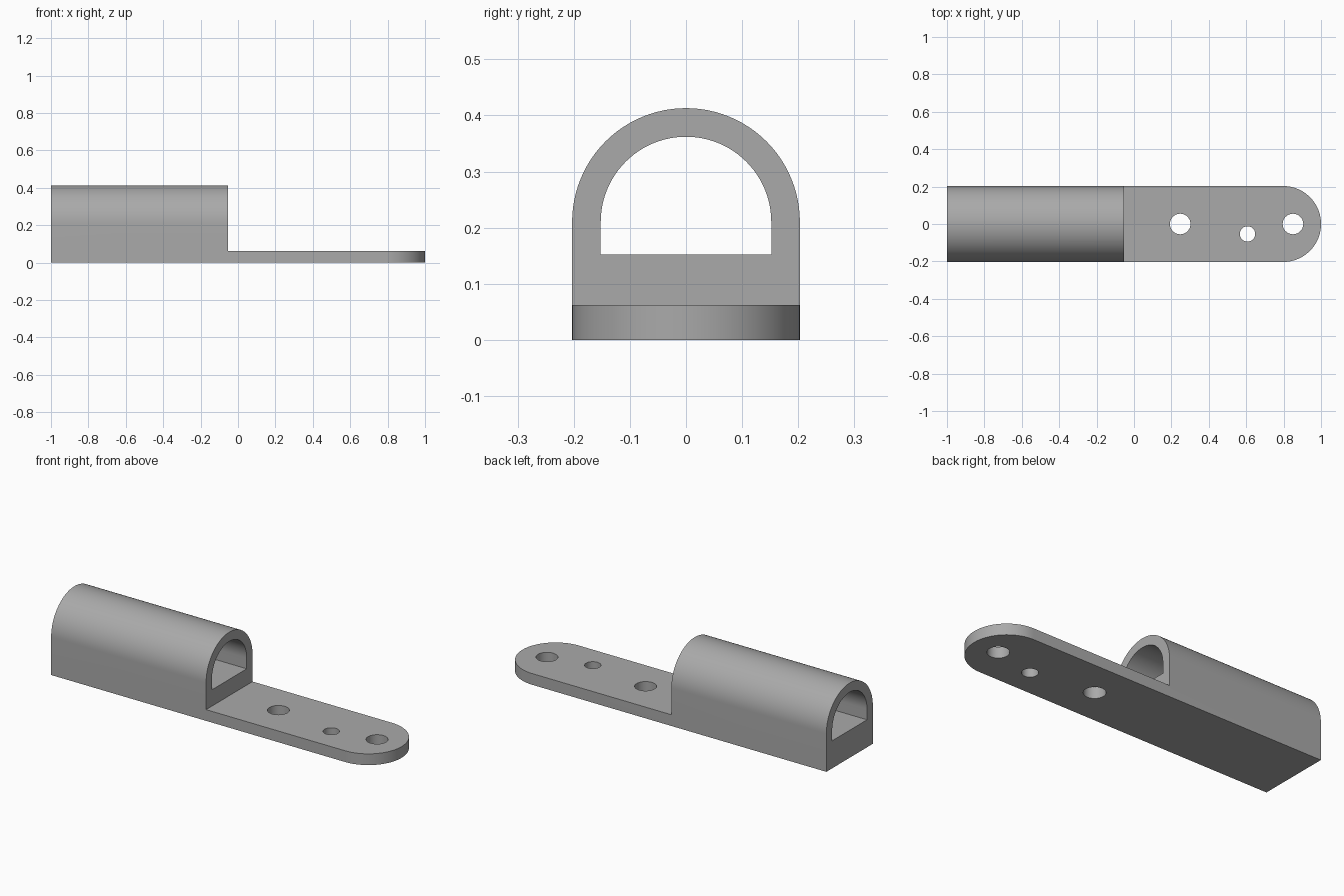
import bpy, bmesh
from math import pi, sin, cos
from mathutils import Vector

cube = bpy.data.objects.get("Cube")
if cube:
    bpy.data.objects.remove(cube)

R, BORE = 0.203, 0.152          # outer and inner radius of the arch
AXIS, FLOOR, PLATE = 0.21, 0.152, 0.062
STEP, TIP = -0.053, 0.797       # where the sleeve ends, where the round tip begins

grey = bpy.data.materials.new("plain_grey")
grey.use_nodes = True
grey.diffuse_color = (0.4, 0.4, 0.4, 1)
grey.node_tree.nodes["Principled BSDF"].inputs["Base Color"].default_value = (0.4, 0.4, 0.4, 1)


def arc(cx, cy, r, start, end, n=48):
    return [(cx + r * cos(start + (end - start) * i / n),
             cy + r * sin(start + (end - start) * i / n)) for i in range(n + 1)]


def prism(name, points, direction):
    """Extrude a closed outline of 3D points along a direction."""
    bm = bmesh.new()
    face = bm.faces.new([bm.verts.new(p) for p in points])
    new = bmesh.ops.extrude_face_region(bm, geom=[face])["geom"]
    bmesh.ops.translate(bm, vec=Vector(direction),
                        verts=[g for g in new if isinstance(g, bmesh.types.BMVert)])
    bmesh.ops.recalc_face_normals(bm, faces=bm.faces)
    mesh = bpy.data.meshes.new(name)
    bm.to_mesh(mesh)
    bm.free()
    obj = bpy.data.objects.new(name, mesh)
    bpy.context.collection.objects.link(obj)
    mesh.materials.append(grey)
    return obj


def along_x(name, outline, x0, x1):
    return prism(name, [(x0, y, z) for y, z in outline], (x1 - x0, 0, 0))


def along_z(name, outline, z0, z1):
    return prism(name, [(x, y, z0) for x, y in outline], (0, 0, z1 - z0))


# Arched block over the full length
body = along_x("sleeve_bracket", [(-R, 0), (R, 0)] + arc(0, AXIS, R, 0, pi), -1, 1)

# Cutters: D-shaped bore, space above the plate, rounded tip, three holes
cutters = [
    along_x("bore_cutter", [(-BORE, FLOOR), (BORE, FLOOR)] + arc(0, AXIS, BORE, 0, pi), -1.2, 0.1),
    along_z("step_cutter", [(STEP, -0.4), (1.2, -0.4), (1.2, 0.4), (STEP, 0.4)], PLATE, 0.6),
    along_z("tip_cutter", [(TIP, -0.4)] + arc(TIP, 0, R, -pi / 2, pi / 2)
            + [(TIP, 0.4), (1.2, 0.4), (1.2, -0.4)], -0.1, 0.3),
]
for x, y, r in ((0.247, 0, 0.055), (0.607, -0.053, 0.041), (0.85, 0, 0.055)):
    cutters.append(along_z("hole_cutter", arc(x, y, r, 0, 2 * pi)[:-1], -0.1, 0.3))

bpy.ops.object.select_all(action='DESELECT')
body.select_set(True)
bpy.context.view_layer.objects.active = body
for cutter in cutters:
    mod = body.modifiers.new(cutter.name, 'BOOLEAN')
    mod.operation, mod.solver, mod.object = 'DIFFERENCE', 'EXACT', cutter
    bpy.ops.object.modifier_apply(modifier=mod.name)
    bpy.data.objects.remove(cutter)

bpy.ops.object.shade_smooth_by_angle(angle=pi / 6)
